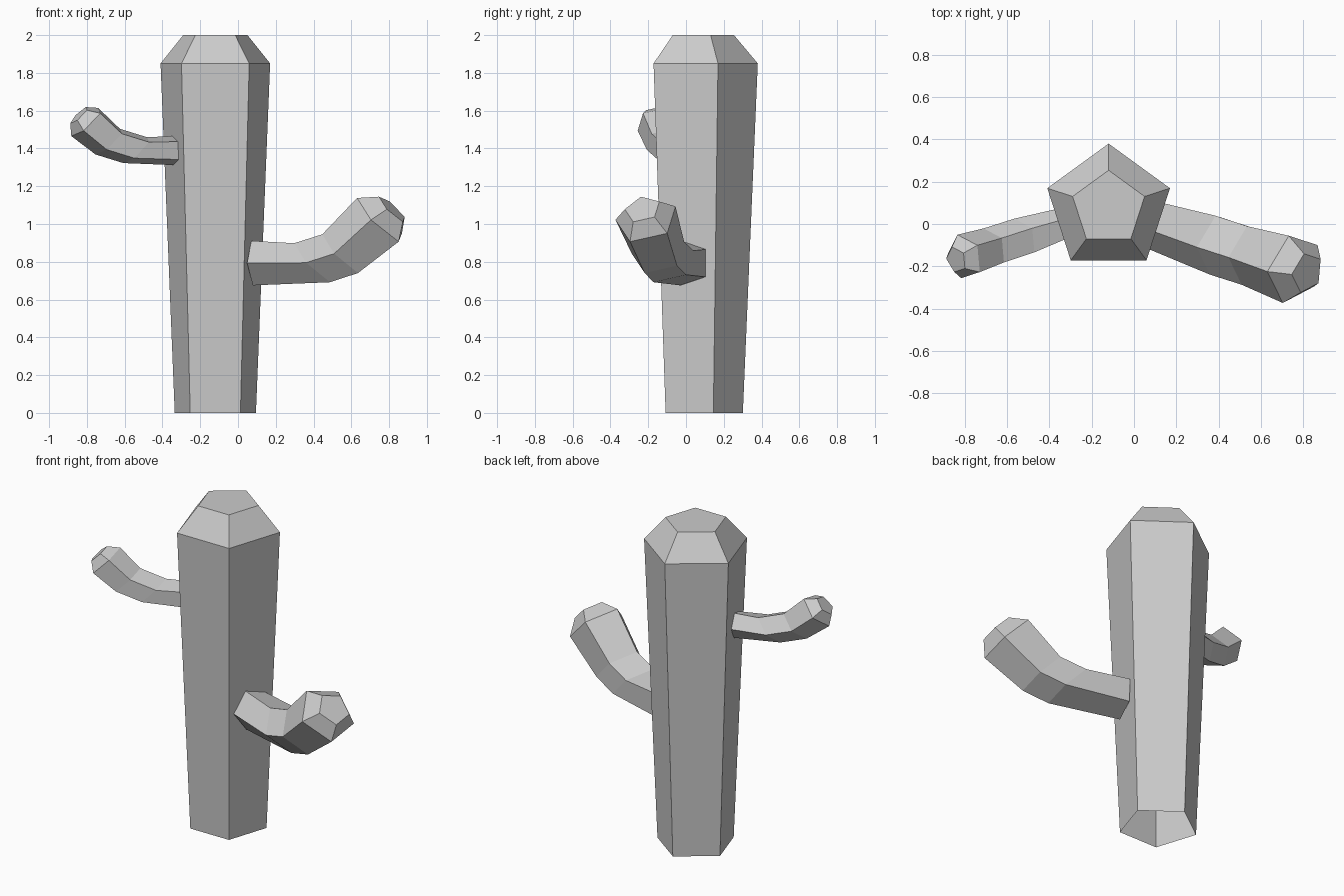
import bpy, bmesh
from math import radians, cos, sin, tau
from mathutils import Vector

if "Cube" in bpy.data.objects:
    bpy.data.objects.remove(bpy.data.objects["Cube"])

UP = Vector((0, 0, 1))


def loft(name, rings):
    """Skin five-sided rings into a tube, open at the root and closed at the tip."""
    bm = bmesh.new()
    loops = [[bm.verts.new(p) for p in ring] for ring in rings]
    for a, b in zip(loops, loops[1:]):
        for i in range(5):
            j = (i + 1) % 5
            bm.faces.new((a[i], a[j], b[j], b[i]))
    bm.faces.new(loops[-1])
    bm.normal_update()
    mesh = bpy.data.meshes.new(name)
    bm.to_mesh(mesh)
    bm.free()
    obj = bpy.data.objects.new(name, mesh)
    bpy.context.collection.objects.link(obj)
    return obj


def pentagon(center, radius, side, up, start):
    """Regular pentagon in the plane of two axes, first corner at the start angle."""
    angles = [radians(start) + tau * i / 5 for i in range(5)]
    return [center + radius * (cos(a) * side + sin(a) * up) for a in angles]


def arm(name, heading, root, profile):
    """Bent arm; profile rows are distance out, height, radius, tilt in degrees."""
    d = Vector((cos(radians(heading)), sin(radians(heading)), 0))
    side = UP.cross(d)
    rings = []
    for out, z, radius, tilt in profile:
        t = radians(tilt)
        up = cos(t) * UP - sin(t) * d
        rings.append(pentagon(root + out * d + z * UP, radius, side, up, 180))
    return loft(name, rings)


# Trunk: flares upward, then a bevelled crown; the base is open
axis = Vector((-0.12, 0.075, 0))
loft("trunk", [pentagon(axis + z * UP, r, Vector((1, 0, 0)), Vector((0, 1, 0)), 90)
               for z, r in ((0, 0.226), (1.85, 0.305), (2.0, 0.179))])

# Arms grow square out of two trunk sides
arm("right_arm", -18, axis, [
    (0.217, 0.793, 0.124, 2),
    (0.554, 0.795, 0.151, 44),
    (0.710, 0.843, 0.150, 44),
    (0.922, 1.022, 0.172, 45),
    (0.987, 1.078, 0.099, 45)])

arm("left_arm", 198, axis + Vector((0, -0.01, 0)), [
    (0.224, 1.389, 0.081, 2),
    (0.436, 1.391, 0.100, 44),
    (0.589, 1.436, 0.101, 45),
    (0.716, 1.540, 0.111, 45),
    (0.758, 1.576, 0.064, 45)])
